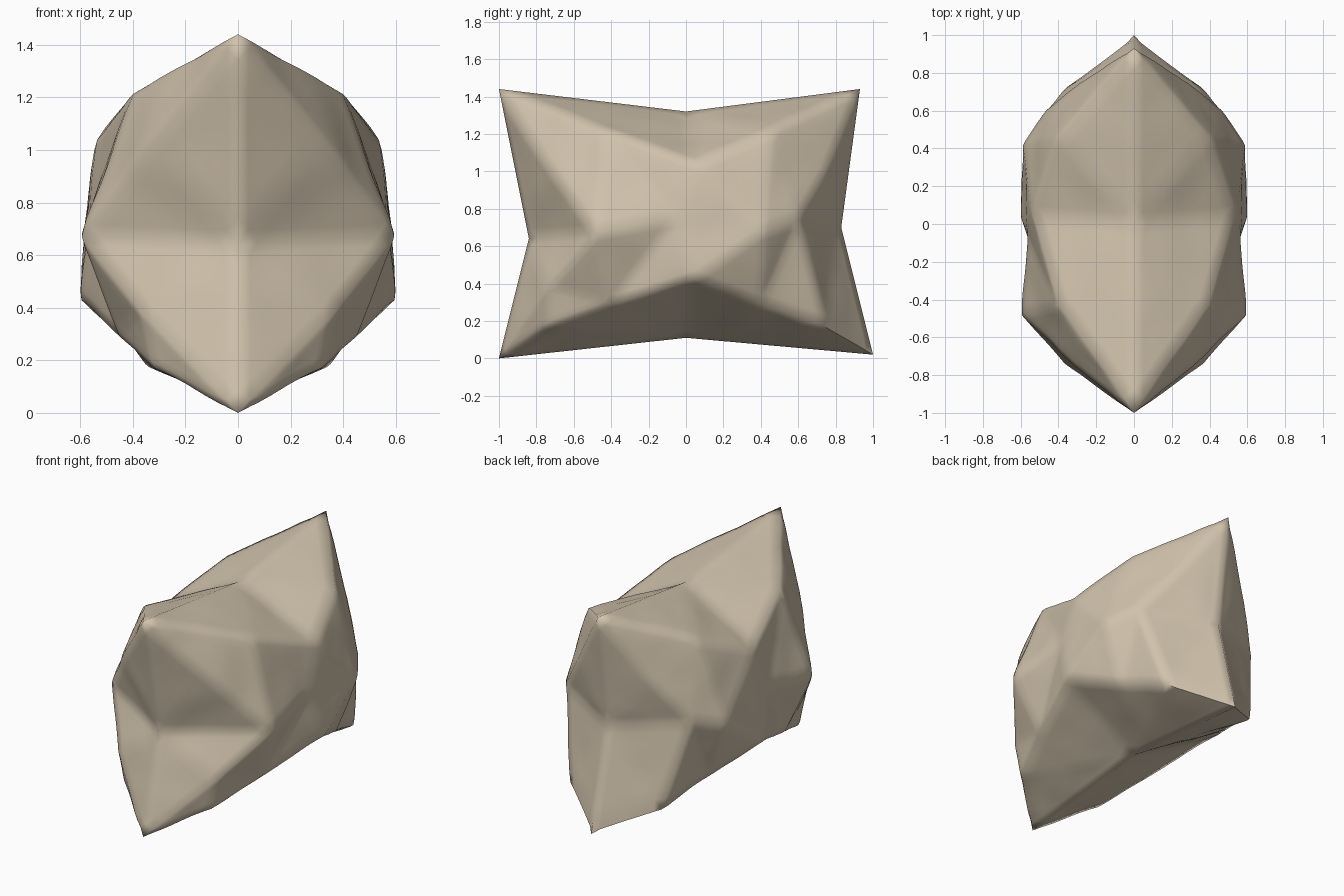
import bpy, bmesh
from mathutils import Vector, noise
from mathutils.geometry import delaunay_2d_cdt

if "Cube" in bpy.data.objects:
    bpy.data.objects.remove(bpy.data.objects["Cube"])

# Outline of the rock in its mirror plane (x = 0), as (y, z): four-pointed cushion
outline = [(-1, 1.44), (0, 1.32), (0.93, 1.44), (0.83, 0.70),
           (1, 0.02), (0, 0.11), (-1, 0), (-0.84, 0.64)]

# Ridge and hollow points on one side, as (x, y, z)
knots = [
    (0.60, -0.48, 0.67),   # 8  front shoulder
    (0.40, -0.43, 1.22),   # 9  upper front ridge
    (0.54, 0.05, 1.04),    # 10 upper middle
    (0.40, 0.46, 1.22),    # 11 upper back ridge
    (0.59, 0.42, 0.68),    # 12 back shoulder
    (0.34, 0.74, 0.17),    # 13 lower back ridge
    (0.60, 0.05, 0.43),    # 14 lower middle
    (0.32, -0.74, 0.17),   # 15 lower front ridge
    (0.57, -0.05, 0.75),   # 16 side centre
    (0.31, -0.76, 1.06),   # 17 upper front edge
    (0.47, 0.60, 0.74),    # 18 back notch
    (0.29, 0.75, 1.00),    # 19 upper back edge
    (0.45, 0.40, 0.29),    # 20 low back edge
    (0.45, -0.40, 0.29),   # 21 low front edge
    (0.37, -0.74, 0.38),   # 22 front lower face
]
ridges = [(0, 9), (9, 10), (10, 11), (11, 2), (0, 17), (17, 8), (8, 22), (22, 6),
          (6, 15), (15, 21), (21, 14), (14, 20), (20, 13), (13, 4), (2, 19),
          (19, 18), (18, 12), (11, 18), (1, 10), (5, 14), (7, 8), (3, 18)]

pts = [Vector((0, y, z)) for y, z in outline] + [Vector(k) for k in knots]
n = len(outline)
edges = [(i, (i + 1) % n) for i in range(n)] + ridges
flat, _, tris, source, _, _ = delaunay_2d_cdt(
    [Vector((p.y, p.z)) for p in pts], edges, [list(range(n))], 1, 1e-5)

bm = bmesh.new()
verts = []
for p, src in zip(flat, source):
    x = pts[src[0]].x if src else 0.4
    verts.append(bm.verts.new((x, p.x, p.y)))
for t in tris:
    bm.faces.new([verts[i] for i in t])
fixed = set(verts)

# Refine the facets, soften between the knots and add slight crumpling
for _ in range(3):
    bmesh.ops.subdivide_edges(bm, edges=bm.edges[:], cuts=1, use_grid_fill=True)
free = [v for v in bm.verts if v not in fixed and not v.is_boundary]
bmesh.ops.smooth_vert(bm, verts=free, factor=0.25,
                      use_axis_x=True, use_axis_y=True, use_axis_z=True)
bm.normal_update()
for v in free:
    v.co += v.normal * noise.noise(v.co * 5.0) * 0.008
    v.co.x = max(v.co.x, 0.004)

# Mirror to the other side and close along the middle
copy = bmesh.ops.duplicate(bm, geom=bm.verts[:] + bm.edges[:] + bm.faces[:])["geom"]
for e in copy:
    if isinstance(e, bmesh.types.BMVert):
        e.co.x = -e.co.x
bmesh.ops.remove_doubles(bm, verts=bm.verts[:], dist=0.0005)
bmesh.ops.recalc_face_normals(bm, faces=bm.faces[:])

mesh = bpy.data.meshes.new("rock")
bm.to_mesh(mesh)
bm.free()
rock = bpy.data.objects.new("rock", mesh)
bpy.context.collection.objects.link(rock)

# Sandy stone colour
stone = bpy.data.materials.new("sandy_stone")
stone.diffuse_color = (0.63, 0.54, 0.41, 1)
stone.use_nodes = True
stone.node_tree.nodes["Principled BSDF"].inputs["Base Color"].default_value = stone.diffuse_color
mesh.materials.append(stone)

bpy.context.view_layer.objects.active = rock
rock.select_set(True)
bpy.ops.object.shade_smooth_by_angle(angle=1.3)
